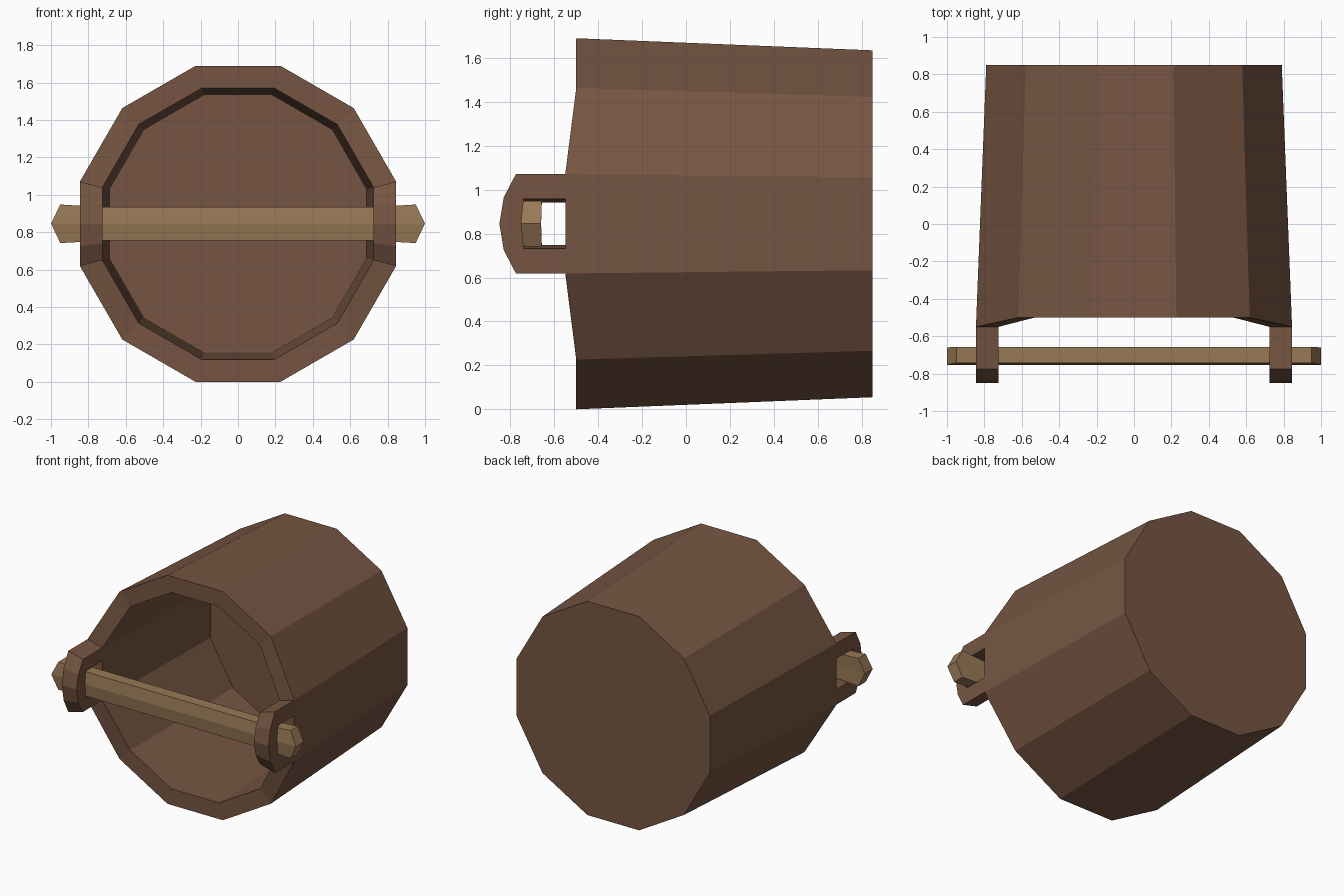
import bpy, bmesh, math

if "Cube" in bpy.data.objects:
    bpy.data.objects.remove(bpy.data.objects["Cube"])

CZ = 0.845  # height of the bucket axis


def material(name, rgb):
    m = bpy.data.materials.new(name)
    m.diffuse_color = (*rgb, 1)
    m.use_nodes = True
    m.node_tree.nodes["Principled BSDF"].inputs["Base Color"].default_value = m.diffuse_color
    return m


DARK = material("dark_brown_wood", (0.181, 0.091, 0.054))
LIGHT = material("light_brown_wood", (0.314, 0.191, 0.093))


def loft(name, rings, mat, closed=False, caps=False):
    """Skin a list of equal-length point rings."""
    bm = bmesh.new()
    vs = [[bm.verts.new(p) for p in r] for r in rings]
    n = len(rings[0])
    pairs = list(zip(vs, vs[1:])) + ([(vs[-1], vs[0])] if closed else [])
    for a, b in pairs:
        for i in range(n):
            j = (i + 1) % n
            bm.faces.new((a[i], a[j], b[j], b[i]))
    if caps:
        bm.faces.new(vs[0])
        bm.faces.new(vs[-1])
    bmesh.ops.recalc_face_normals(bm, faces=bm.faces)
    me = bpy.data.meshes.new(name)
    bm.to_mesh(me)
    bm.free()
    me.materials.append(mat)
    ob = bpy.data.objects.new(name, me)
    bpy.context.collection.objects.link(ob)
    return ob


def ring(apothem, y, lift=0.0):
    """Twelve-sided ring; the side vertices come forward by lift."""
    r = apothem / math.cos(math.pi / 12)
    pts = []
    for i in range(12):
        a = math.radians(15 + 30 * i)
        side = abs(math.cos(a)) > 0.9
        pts.append((r * math.cos(a), y - (lift if side else 0), CZ + r * math.sin(a)))
    return pts


# Bucket: base, outer wall, rim, inner wall, inner floor
loft("bucket", [ring(0.79, 0.85), ring(0.845, -0.5, 0.05),
                ring(0.725, -0.5, 0.05), ring(0.688, 0.66)], DARK, caps=True)

# Handle brackets: arched loops extruded from the side rim
outer = [(-0.55, 0.226), (-0.775, 0.226), (-0.83, 0.12), (-0.85, 0)]
inner = [(-0.55, 0.113), (-0.74, 0.113), (-0.74, 0.06), (-0.74, 0)]
for s, label in ((-1, "left"), (1, "right")):
    rings = []
    for k in range(7):
        i, sg = (k, 1) if k < 4 else (6 - k, -1)
        rings.append([(s * x, p[0], CZ + sg * p[1] * x / 0.845)
                      for x, p in ((0.845, outer[i]), (0.725, outer[i]),
                                   (0.725, inner[i]), (0.845, inner[i]))])
    loft(label + "_bracket", rings, DARK, caps=True)

# Handle rod: six-sided with ridged, slightly flared ends
rings = []
for x, tip, h in ((-0.95, -1.0, 0.103), (-0.72, -0.72, 0.09),
                  (0.72, 0.72, 0.09), (0.95, 1.0, 0.103)):
    rings.append([(tip, -0.753, CZ + 0.002), (x, -0.742, CZ + h), (x, -0.657, CZ + h),
                  (tip, -0.66, CZ + 0.002), (x, -0.657, CZ - h), (x, -0.742, CZ - h)])
rod = loft("handle_rod", rings, LIGHT)
bm = bmesh.new()
bm.from_mesh(rod.data)
bm.verts.ensure_lookup_table()
for b in (0, 18):
    bm.faces.new([bm.verts[b + i] for i in (0, 1, 2, 3)])
    bm.faces.new([bm.verts[b + i] for i in (3, 4, 5, 0)])
bmesh.ops.recalc_face_normals(bm, faces=bm.faces)
bm.to_mesh(rod.data)
bm.free()
